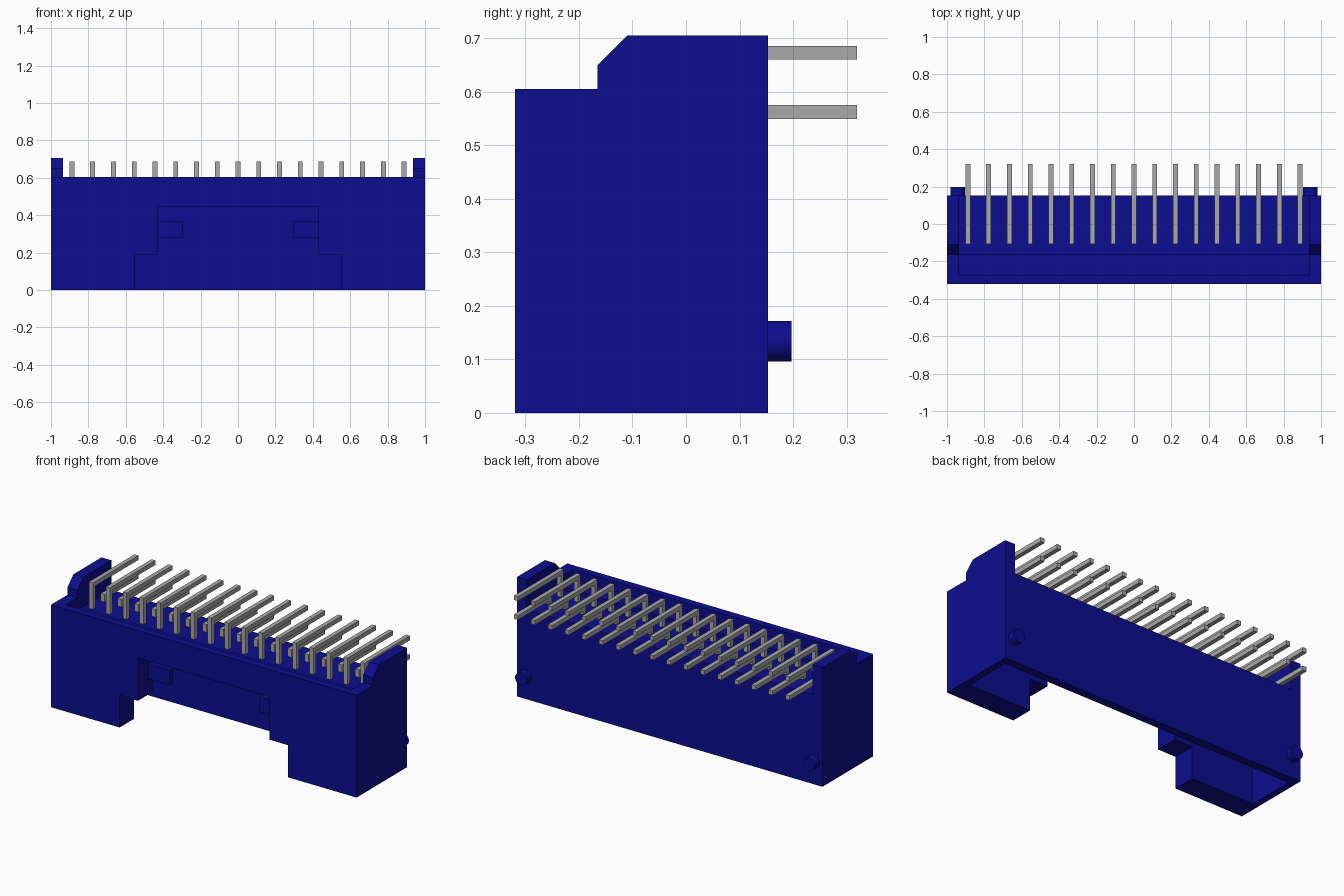
import bpy, bmesh, math
from mathutils import Matrix

cube = bpy.data.objects.get("Cube")
if cube:
    bpy.data.objects.remove(cube, do_unlink=True)


def material(name, rgb):
    m = bpy.data.materials.new(name)
    m.use_nodes = True
    m.diffuse_color = (*rgb, 1)
    m.node_tree.nodes["Principled BSDF"].inputs["Base Color"].default_value = (*rgb, 1)
    return m


BLUE = material("dark blue plastic", (0.004, 0.004, 0.28))
GREY = material("grey metal", (0.40, 0.40, 0.40))


def finish(name, bm, mat):
    bmesh.ops.recalc_face_normals(bm, faces=bm.faces)
    me = bpy.data.meshes.new(name)
    bm.to_mesh(me)
    bm.free()
    me.materials.append(mat)
    ob = bpy.data.objects.new(name, me)
    bpy.context.scene.collection.objects.link(ob)
    return ob


def extrude_yz(name, profile, x0, x1, mat):
    """Extrude a (y, z) outline along x."""
    bm = bmesh.new()
    face = bm.faces.new([bm.verts.new((x0, y, z)) for y, z in profile])
    new = bmesh.ops.extrude_face_region(bm, geom=[face])["geom"]
    bmesh.ops.translate(bm, vec=(x1 - x0, 0, 0),
                        verts=[v for v in new if isinstance(v, bmesh.types.BMVert)])
    return finish(name, bm, mat)


def box(name, x, y, z, mat=BLUE):
    outline = [(y[0], z[0]), (y[1], z[0]), (y[1], z[1]), (y[0], z[1])]
    return extrude_yz(name, outline, x[0], x[1], mat)


def cut(ob, x, y, z):
    cutter = box("cutter", x, y, z)
    cutter.hide_render = True
    mod = ob.modifiers.new("cut", 'BOOLEAN')
    mod.operation = 'DIFFERENCE'
    mod.solver = 'EXACT'
    mod.object = cutter
    bpy.context.view_layer.objects.active = ob
    bpy.ops.object.modifier_apply(modifier=mod.name)
    bpy.data.objects.remove(cutter, do_unlink=True)


# Housing with chamfered end cheeks
housing = extrude_yz("housing", [(-0.32, 0), (0.153, 0), (0.153, 0.705), (-0.11, 0.705),
                                 (-0.165, 0.65), (-0.165, 0.605), (-0.32, 0.605)],
                     -1, 1, BLUE)
cut(housing, (-0.935, 0.935), (-0.275, -0.158), (0.55, 1))   # shallow front step
cut(housing, (-0.935, 0.935), (-0.16, 0.5), (0.53, 1))       # pin floor, open at back
cut(housing, (-0.96, 0.96), (-0.185, 0.103), (-0.5, 0.45))   # plug cavity
cut(housing, (-0.55, 0.55), (-0.6, -0.15), (-0.5, 0.19))     # wide key slot
cut(housing, (-0.43, 0.43), (-0.6, -0.15), (0.1, 0.443))     # narrow key slot

# Latch lugs in the slot and locating pegs on the back
for side, sign in (("left", 1), ("right", -1)):
    box(side + "_latch_lug", sorted((sign * 0.295, sign * 0.435)), (-0.22, -0.185), (0.28, 0.37))
    bm = bmesh.new()
    bmesh.ops.create_cone(bm, cap_ends=True, segments=32, radius1=0.038, radius2=0.038,
                          depth=0.06, matrix=Matrix.Translation((sign * 0.942, 0.167, 0.134))
                          @ Matrix.Rotation(math.pi / 2, 4, 'X'))
    peg = finish(side + "_locating_peg", bm, BLUE)
    bpy.ops.object.select_all(action='DESELECT')
    peg.select_set(True)
    bpy.context.view_layer.objects.active = peg
    bpy.ops.object.shade_smooth_by_angle(angle=math.radians(40))

# Two rows of right-angled pins
T = 0.026
for row, y, top in (("front", -0.107, 0.686), ("rear", 0.004, 0.575)):
    outline = [(y, 0.50), (y + T, 0.50), (y + T, top - T), (0.32, top - T), (0.32, top), (y, top)]
    for i in range(17):
        x = (i - 8) * 0.111
        extrude_yz(f"{row}_pin_{i + 1}", outline, x - T / 2, x + T / 2, GREY)
